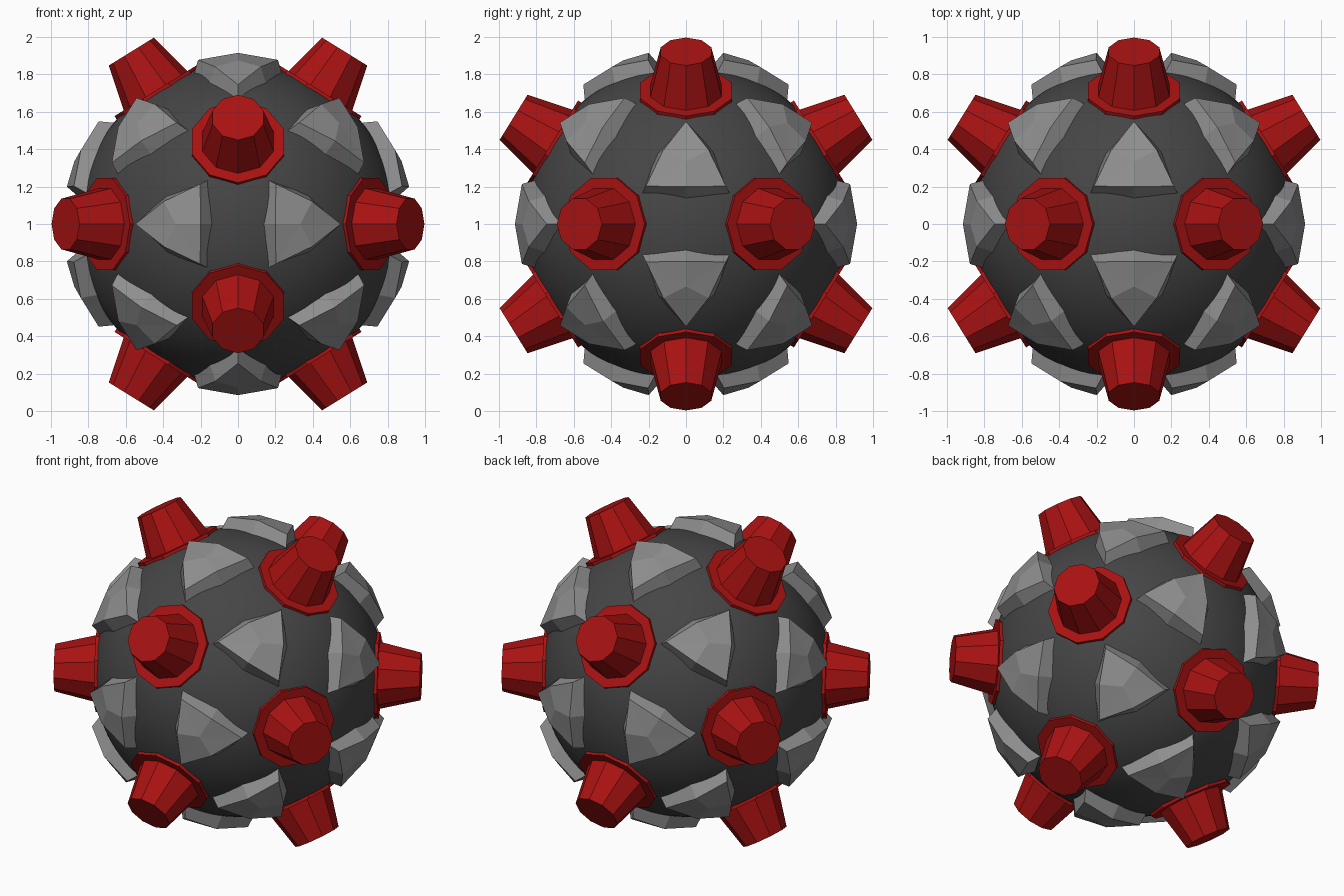
import bpy, bmesh, math
from itertools import combinations
from mathutils import Vector

if "Cube" in bpy.data.objects:
    bpy.data.objects.remove(bpy.data.objects["Cube"])

CENTRE = Vector((0, 0, 1))
PHI = (1 + 5 ** 0.5) / 2


def material(name, rgb):
    m = bpy.data.materials.new(name)
    m.diffuse_color = (*rgb, 1)
    m.use_nodes = True
    m.node_tree.nodes["Principled BSDF"].inputs["Base Color"].default_value = m.diffuse_color
    return m


def make_object(name, bm, mat):
    bmesh.ops.recalc_face_normals(bm, faces=bm.faces)
    me = bpy.data.meshes.new(name)
    bm.to_mesh(me)
    bm.free()
    me.materials.append(mat)
    ob = bpy.data.objects.new(name, me)
    bpy.context.collection.objects.link(ob)
    return ob


def stack(bm, axis, toward, loops, apex=None):
    """Bridge rings of (radius, height) points around an axis, then close both ends."""
    w = axis.normalized()
    u = (toward - w * toward.dot(w)).normalized()
    v = w.cross(u)
    rings = []
    for loop in loops:
        n = len(loop)
        ring = []
        for i, (r, h) in enumerate(loop):
            a = 2 * math.pi * i / n
            ring.append(bm.verts.new(CENTRE + w * h + u * r * math.cos(a) + v * r * math.sin(a)))
        rings.append(ring)
    for a, b in zip(rings, rings[1:]):
        for i in range(len(a)):
            j = (i + 1) % len(a)
            bm.faces.new((a[i], a[j], b[j], b[i]))
    bm.faces.new(rings[0][::-1])
    top = rings[-1]
    if apex is None:
        bm.faces.new(top)
    else:
        tip = bm.verts.new(CENTRE + w * apex)
        for i in range(len(top)):
            bm.faces.new((top[i], top[(i + 1) % len(top)], tip))


red = material("red", (0.40, 0.006, 0.006))
dark = material("dark_grey", (0.06, 0.06, 0.06))
grey = material("grey", (0.27, 0.27, 0.27))

# Icosahedron directions, each with its neighbour in the same coordinate plane
corners = []
for k in range(3):
    for s in (-1, 1):
        for t in (-1, 1):
            p, q = [0, 0, 0], [0, 0, 0]
            p[(k + 1) % 3] = q[(k + 1) % 3] = s * PHI
            p[(k + 2) % 3], q[(k + 2) % 3] = t, -t
            # orientation: (0, phi, 1), (1, 0, phi), (phi, 1, 0)
            corners.append((Vector(p), Vector(q)))

# Round body
bm = bmesh.new()
bmesh.ops.create_icosphere(bm, subdivisions=5, radius=0.857)
bmesh.ops.translate(bm, verts=bm.verts, vec=CENTRE)
for f in bm.faces:
    f.smooth = True
make_object("body", bm, dark)

# Ten-sided studs with a flat collar
bm = bmesh.new()
for p, q in corners:
    profile = [(0.258, 0.76), (0.258, 0.838), (0.2, 0.838), (0.142, 1.084)]
    stack(bm, p, q, [[pt] * 10 for pt in profile])
make_object("studs", bm, red)

# Three-cornered armour plates between the studs
bm = bmesh.new()
points = [p for p, q in corners]
for tri in combinations(points, 3):
    if all(abs((a - b).length - 2) < 0.01 for a, b in combinations(tri, 2)):
        stack(bm, sum(tri, Vector()), tri[0],
              [[(0.278, 0.78), (0.186, 0.80)] * 3,
               [(0.247, 0.892), (0.14, 0.926)] * 3], apex=0.937)
make_object("armour_plates", bm, grey)
